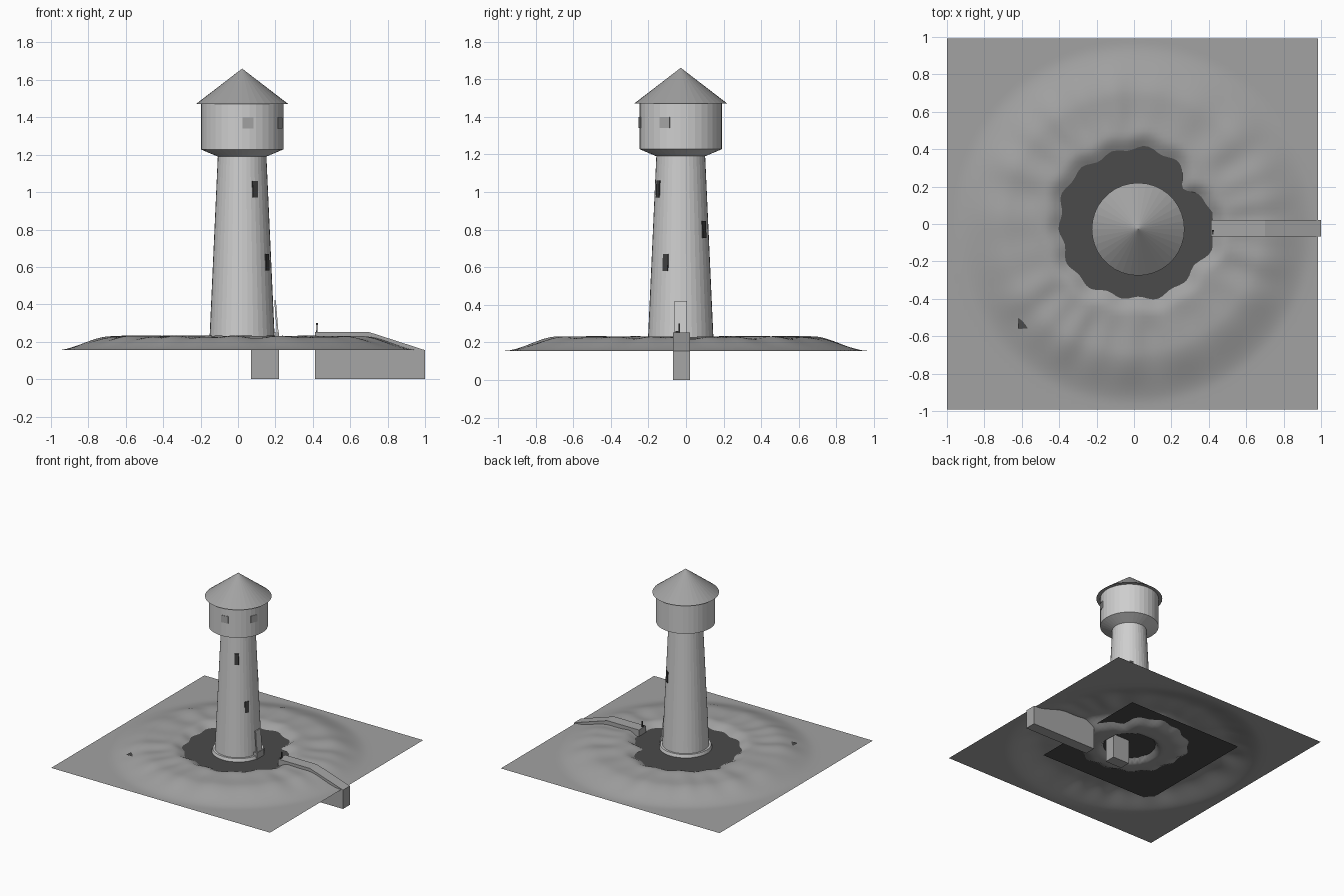
import bpy, bmesh, math
from mathutils import Matrix, Vector

if "Cube" in bpy.data.objects:
    bpy.data.objects.remove(bpy.data.objects["Cube"])


def material(name, v):
    m = bpy.data.materials.new(name)
    m.diffuse_color = (v, v, v, 1)
    m.use_nodes = True
    m.node_tree.nodes["Principled BSDF"].inputs["Base Color"].default_value = m.diffuse_color
    return m


STONE = material("pale_stone", 0.62)
EARTH = material("grey_earth", 0.36)
ROOF = material("grey_roof", 0.36)
BRIDGE = material("bridge_grey", 0.38)
DARK = material("dark_opening", 0.05)
WATER = material("dark_water", 0.07)

CX, CY = 0.022, -0.028      # tower axis
WATER_Z = 0.199


def add(name, verts, faces, mat):
    me = bpy.data.meshes.new(name)
    me.from_pydata(verts, [], faces)
    bm = bmesh.new()
    bm.from_mesh(me)
    bmesh.ops.recalc_face_normals(bm, faces=bm.faces)
    bm.to_mesh(me)
    bm.free()
    me.materials.append(mat)
    ob = bpy.data.objects.new(name, me)
    bpy.context.collection.objects.link(ob)
    return ob


def lathe(name, profile, mat, n=36):
    # profile of (radius, z) turned about the tower axis, closed at both ends
    verts, faces = [], []
    for r, z in profile:
        for i in range(n):
            a = 2 * math.pi * i / n
            verts.append((CX + r * math.cos(a), CY + r * math.sin(a), z))
    for k in range(len(profile) - 1):
        for i in range(n):
            j = (i + 1) % n
            faces.append((k * n + i, k * n + j, (k + 1) * n + j, (k + 1) * n + i))
    faces += [tuple(range(n)), tuple(range((len(profile) - 1) * n, len(profile) * n))]
    return add(name, verts, faces, mat)


def box(name, size, mat, matrix):
    bm = bmesh.new()
    bmesh.ops.create_cube(bm, size=1, matrix=matrix @ Matrix.Diagonal((*size, 1)))
    me = bpy.data.meshes.new(name)
    bm.to_mesh(me)
    bm.free()
    me.materials.append(mat)
    ob = bpy.data.objects.new(name, me)
    bpy.context.collection.objects.link(ob)


def wall_plate(name, deg, r, z, w, h, mat, lean=0.0):
    # thin plate lying on the round wall at a given bearing
    a = math.radians(deg)
    m = (Matrix.Translation((CX + r * math.cos(a), CY + r * math.sin(a), z))
         @ Matrix.Rotation(a, 4, 'Z') @ Matrix.Rotation(-lean, 4, 'Y'))
    box(name, (0.009, w, h), mat, m)


def extrude_xz(name, pts, y0, y1, mat):
    n = len(pts)
    verts = [(x, y0, z) for x, z in pts] + [(x, y1, z) for x, z in pts]
    faces = [tuple(range(n)), tuple(range(n, 2 * n))]
    faces += [(i, (i + 1) % n, n + (i + 1) % n, n + i) for i in range(n)]
    return add(name, verts, faces, mat)


def step(a, b, x):
    t = min(1, max(0, (x - a) / (b - a)))
    return t * t * (3 - 2 * t)


# Terrain: a low round hill with a furrowed flank, ring moat and tower island
def height(x, y):
    r, a = math.hypot(x, y), math.atan2(y, x)
    d = math.degrees(a)
    z = 0.155 + 0.078 * step(0.97, 0.68, r)
    waves = 0.5 + 0.25 * math.sin(13 * a + 1) + 0.25 * math.sin(22 * a + 2 * math.sin(3 * a))
    z -= 0.014 * waves * step(0.45, 0.6, r) * step(0.92, 0.7, r)
    rim = 0.402 + 0.011 * math.sin(14 * a + 0.6) + 0.009 * math.sin(5 * a + 1)
    rim += 0.04 * math.exp(-((d + 12) / 16) ** 2) - 0.075 * math.exp(-((d - 34) / 9) ** 2)
    bank = 0.165 + 0.068 * step(rim - 0.085, rim + 0.085, r)
    z = min(z, bank)
    island = 0.165 + 0.05 * step(0.225, 0.18, math.hypot(x - CX, y - CY))
    return max(z, island) if r < 0.3 else z


N = 72
verts, faces = [], []
for j in range(N + 1):
    for i in range(N + 1):
        x, y = -1 + 1.985 * i / N, -0.9925 + 1.985 * j / N
        verts.append((x, y, height(x, y)))
for j in range(N):
    for i in range(N):
        k = j * (N + 1) + i
        faces.append((k, k + 1, k + N + 2, k + N + 1))
ground = add("terrain", verts, faces, EARTH)
ground.data.shade_smooth()

# Square water sheet that shows in the moat
add("moat_water", [(-0.62, -0.56, WATER_Z), (0.42, -0.56, WATER_Z),
                   (0.42, 0.48, WATER_Z), (-0.62, 0.48, WATER_Z)], [(0, 1, 2, 3)], WATER)

# Tower shaft with flared round head, plinth and cone roof
lathe("tower_plinth", [(0.197, 0.2), (0.19, 0.224)], STONE)
lathe("tower", [(0.175, 0.2), (0.13, 1.19), (0.22, 1.228), (0.22, 1.47)], STONE)
lathe("roof", [(0.248, 1.47), (0.0005, 1.66)], ROOF)

# Slit windows spiralling up the shaft
for k, (deg, z) in enumerate([(-60, 1.015), (-31, 0.625), (56, 0.80)]):
    r = 0.175 - 0.045 * (z - 0.2) / 0.99
    wall_plate(f"slit_window_{k + 1}", deg, r, z, 0.032, 0.09, DARK, 0.045)

# Square windows of the head
for k, deg in enumerate((-82, -23)):
    wall_plate(f"head_window_{k + 1}", deg, 0.2185, 1.37, 0.058, 0.058, BRIDGE)

# Raised drawbridge leaning on the wall
wall_plate("drawbridge", 0, 0.183, 0.335, 0.066, 0.17, STONE, 0.08)

# Bridge abutments on both sides of the gap
extrude_xz("tower_abutment", [(0.07, 0), (0.22, 0), (0.22, 0.25), (0.07, 0.25)],
           -0.068, 0.022, BRIDGE)
extrude_xz("bridge_ramp", [(0.412, 0), (1, 0), (1, 0.155), (0.70, 0.252), (0.412, 0.252)],
           -0.068, 0.022, BRIDGE)

# Small lever at the bridge end
box("lever_post", (0.006, 0.006, 0.05), DARK, Matrix.Translation((0.422, -0.036, 0.275)))
box("lever_knob", (0.01, 0.01, 0.01), DARK, Matrix.Translation((0.422, -0.036, 0.295)))
box("lever_base", (0.008, 0.026, 0.008), DARK, Matrix.Translation((0.422, -0.044, 0.256)))
